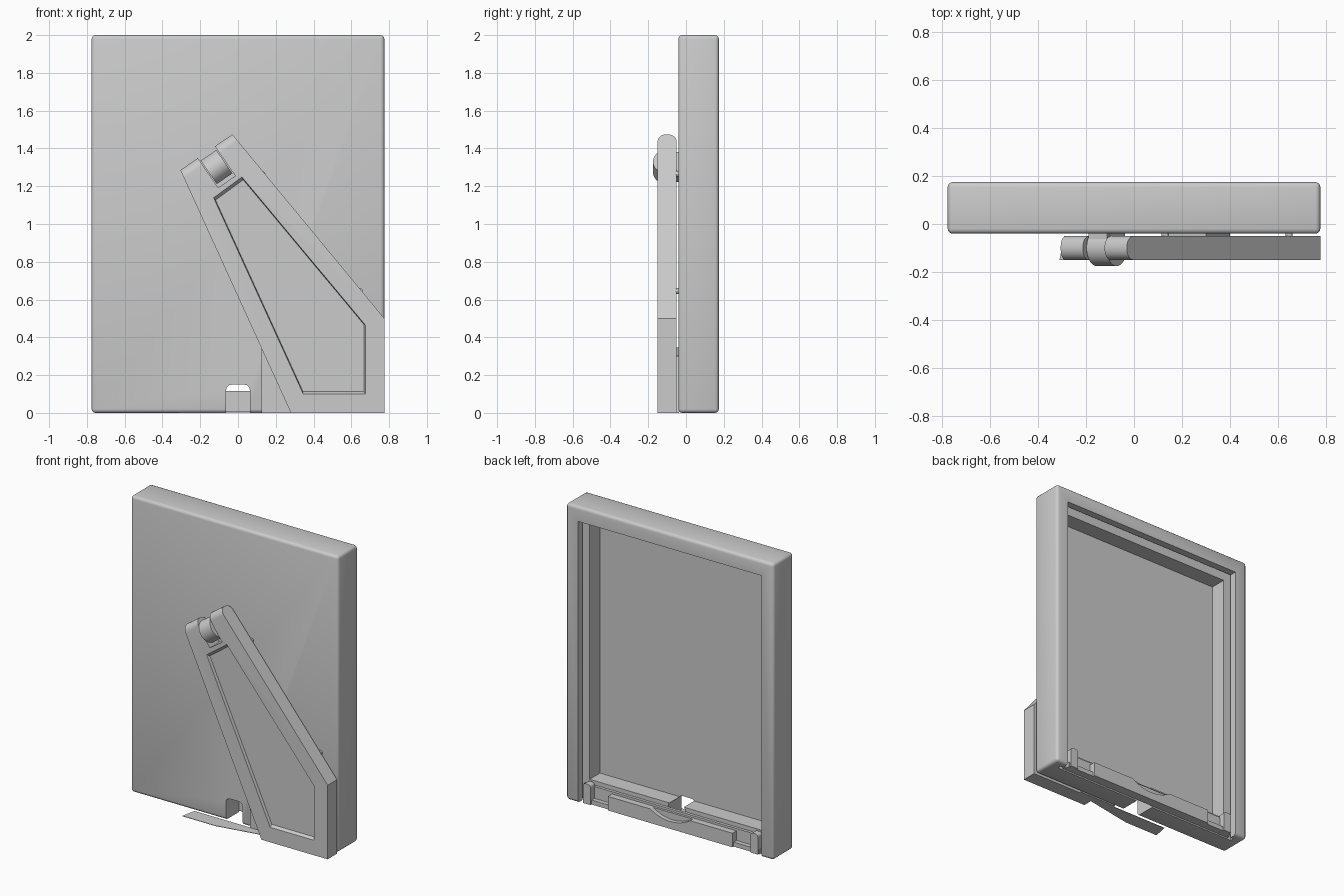
import bpy, bmesh, math
from mathutils import Vector, Matrix

cube = bpy.data.objects.get("Cube")
if cube:
    bpy.data.objects.remove(cube, do_unlink=True)

grey = bpy.data.materials.new("light_grey")
grey.use_nodes = True
grey.diffuse_color = (0.6, 0.6, 0.6, 1)
grey.node_tree.nodes["Principled BSDF"].inputs["Base Color"].default_value = (0.6, 0.6, 0.6, 1)


def finish(name, bm):
    bmesh.ops.recalc_face_normals(bm, faces=bm.faces)
    mesh = bpy.data.meshes.new(name)
    bm.to_mesh(mesh)
    bm.free()
    mesh.materials.append(grey)
    ob = bpy.data.objects.new(name, mesh)
    bpy.context.collection.objects.link(ob)
    return ob


def prism_bm(pts, y0, y1, taper=1.0):
    """Extrude an x-z outline from y0 to y1, scaling the far end by taper."""
    bm = bmesh.new()
    mid = sum((Vector((x, 0, z)) for x, z in pts), Vector()) / len(pts)
    near = [bm.verts.new((x, y0, z)) for x, z in pts]
    far = [bm.verts.new((mid.x + (x - mid.x) * taper, y1, mid.z + (z - mid.z) * taper))
           for x, z in pts]
    bm.faces.new(near)
    bm.faces.new(far[::-1])
    for i in range(len(pts)):
        j = (i + 1) % len(pts)
        bm.faces.new((near[i], far[i], far[j], near[j]))
    bmesh.ops.recalc_face_normals(bm, faces=bm.faces)
    return bm


def prism(name, pts, y0, y1, taper=1.0):
    return finish(name, prism_bm(pts, y0, y1, taper))


def rect(x0, x1, z0, z1):
    return [(x0, z0), (x1, z0), (x1, z1), (x0, z1)]


def rod(name, centre, axis, radius, length, sides=32):
    bm = bmesh.new()
    turn = Vector(axis).to_track_quat('Z', 'Y').to_matrix().to_4x4()
    bmesh.ops.create_cone(bm, cap_ends=True, segments=sides, radius1=radius, radius2=radius,
                          depth=length, matrix=Matrix.Translation(centre) @ turn)
    return finish(name, bm)


def cut(ob, cutter):
    cutter.hide_render = True
    mod = ob.modifiers.new("cut", 'BOOLEAN')
    mod.object = cutter
    mod.operation = 'DIFFERENCE'
    mod.solver = 'EXACT'
    select(ob)
    bpy.ops.object.modifier_apply(modifier=mod.name)
    bpy.data.objects.remove(cutter, do_unlink=True)


def select(ob):
    bpy.ops.object.select_all(action='DESELECT')
    ob.select_set(True)
    bpy.context.view_layer.objects.active = ob


def smooth(ob):
    select(ob)
    bpy.ops.object.shade_smooth_by_angle(angle=math.radians(35))


# Rounded frame body, open along its lower edge
bm = prism_bm(rect(-0.775, 0.775, 0, 2), -0.04, 0.174)
bmesh.ops.bevel(bm, geom=bm.edges[:], offset=0.02, segments=3, profile=0.5, affect='EDGES')
body = finish("frame_body", bm)
cut(body, prism("opening_cutter", rect(-0.685, 0.685, -0.1, 1.9), 0.105, 0.3))
cut(body, prism("groove_cutter", rect(-0.705, 0.705, -0.1, 1.92), 0.1, 0.125))
cut(body, prism("window_cutter", rect(-0.65, 0.65, 0.14, 1.86), -0.01, 0.3))

# Round-cornered cable notch
notch = [(-0.063, -0.1), (0.063, -0.1)]
for cx, start in ((0.033, 0), (-0.033, 90)):
    for a in range(start, start + 91, 30):
        notch.append((cx + 0.03 * math.cos(math.radians(a)),
                      0.12 + 0.03 * math.sin(math.radians(a))))
cut(body, prism("notch_cutter", notch, -0.2, 0.102))
smooth(body)

# Sliding bottom strip: back plate, raised bar with thumb scoop, end tabs
prism("strip_plate", rect(-0.675, 0.675, 0.005, 0.115), 0.106, 0.125)
prism("strip_base", rect(-0.66, 0.66, 0.005, 0.035), 0.125, 0.155)
bar = prism("strip_bar", rect(-0.465, 0.465, 0.005, 0.1), 0.125, 0.168)
cut(bar, rod("scoop_cutter", (0, 0.17, 0.325), (0, 1, 0), 0.27, 0.06, 64))
for side, label in ((1, "left"), (-1, "right")):
    bm = prism_bm(rect(side * 0.625 - 0.028, side * 0.625 + 0.028, 0.005, 0.14), 0.12, 0.166)
    tops = [e for e in bm.edges
            if all(v.co.z > 0.13 for v in e.verts) and abs(e.verts[0].co.y - e.verts[1].co.y) > 0.01]
    bmesh.ops.bevel(bm, geom=tops, offset=0.02, segments=4, profile=0.5, affect='EDGES')
    smooth(finish(label + "_tab", bm))


def top(s, p):
    """Point s along the leg's slanted top edge and p down from it."""
    return (-0.305 + 0.823 * s + 0.568 * p, 1.285 + 0.568 * s - 0.823 * p)


# Slanted stand leg with rounded upper end
bm = prism_bm([top(0, 0), top(0.334, 0), (0.775, 0.5), (0.775, 0), (0.28, 0)], -0.15, -0.05)
ends = [e for e in bm.edges
        if all(v.co.z > 1.25 for v in e.verts) and abs(e.verts[0].co.y - e.verts[1].co.y) < 0.01]
bmesh.ops.bevel(bm, geom=ends, offset=0.046, segments=6, profile=0.5, affect='EDGES')
leg = finish("stand_leg", bm)
cut(leg, prism("hinge_gap_cutter",
               [top(0.112, -0.1), top(0.222, -0.1), top(0.222, 0.19), top(0.112, 0.19)], -0.3, 0.1))
panel = [(-0.13, 1.14), (0.02, 1.25), (0.675, 0.465), (0.675, 0.1), (0.345, 0.1)]
cut(leg, prism("panel_cutter", panel, -0.152, -0.13, 0.975))
smooth(leg)

# Hinge knuckle and its lug on the body
kx, kz = top(0.167, 0.095)
smooth(rod("hinge_knuckle", (kx, -0.1, kz), (0.823, 0, 0.568), 0.075, 0.1, 40))
prism("hinge_lug", [top(0.12, 0.03), top(0.214, 0.03), top(0.214, 0.16), top(0.12, 0.16)],
      -0.1, -0.035)

# Spacer pins, corner plate and thin foot plate
for i, (x, z) in enumerate(((0.13, 1.265), (0.645, 0.645))):
    rod("spacer_pin_%d" % (i + 1), (x, -0.046, z), (0, 1, 0), 0.015, 0.014, 12)
prism("corner_plate", [(0.125, 0), (0.125, 0.345), (0.3, 0.3), (0.4, 0)], -0.052, -0.038)
bm = bmesh.new()
outline = [(-0.31, -0.15), (-0.06, -0.15), (0.29, -0.085), (0.29, -0.05), (-0.29, -0.05)]
face = bm.faces.new([bm.verts.new((x, y, 0)) for x, y in outline])
lifted = bmesh.ops.extrude_face_region(bm, geom=[face])["geom"]
for v in lifted:
    if isinstance(v, bmesh.types.BMVert):
        v.co.z = 0.003
finish("foot_plate", bm)
